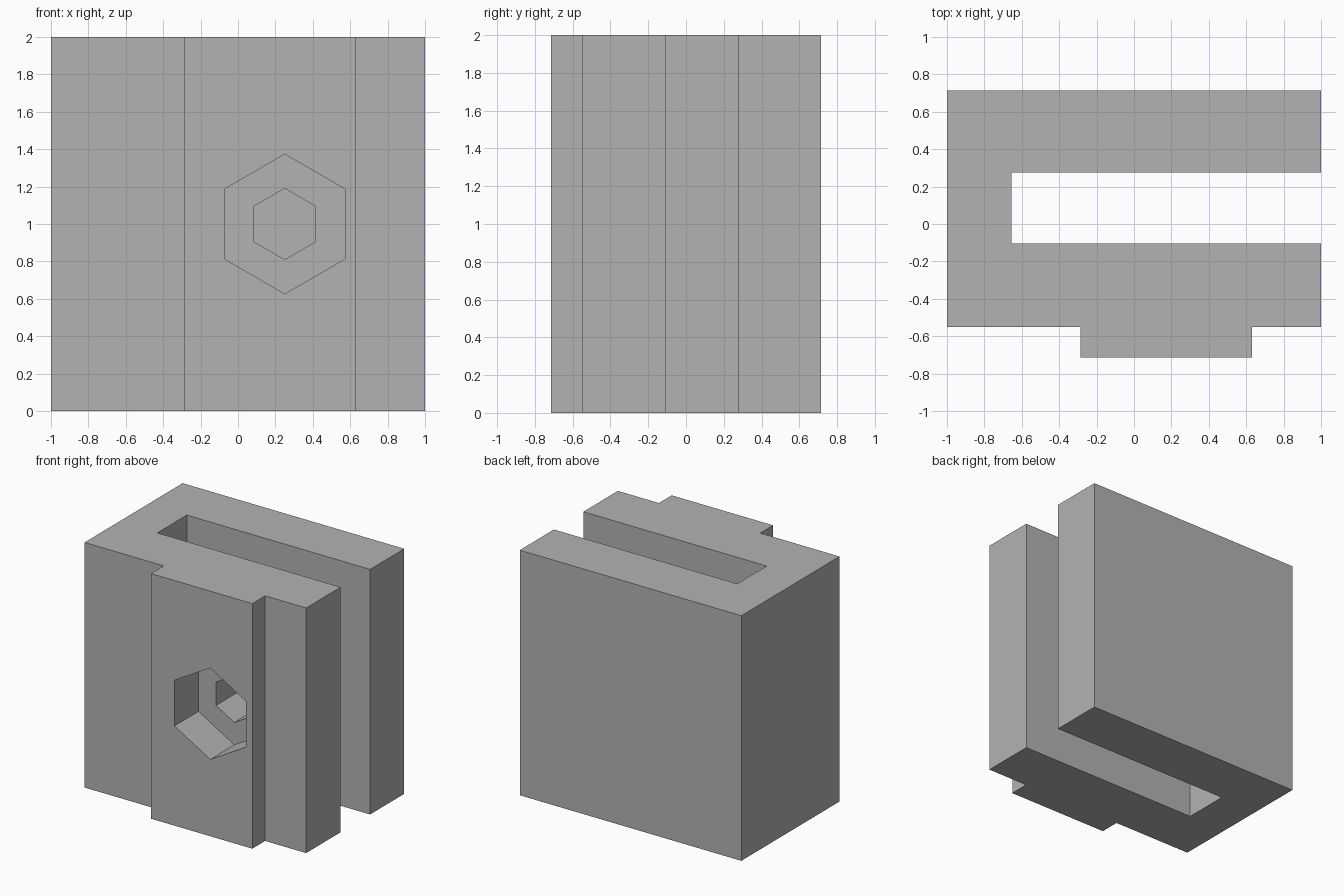
import bpy
import bmesh
from math import cos, sin, radians
from mathutils import Vector

cube = bpy.data.objects.get("Cube")
if cube:
    bpy.data.objects.remove(cube, do_unlink=True)

# Material
grey = bpy.data.materials.new("plain grey")
grey.use_nodes = True
colour = (0.45, 0.45, 0.45, 1)
grey.diffuse_color = colour
grey.node_tree.nodes["Principled BSDF"].inputs["Base Color"].default_value = colour


def prism(name, points, direction):
    """Extrude a closed outline along a direction."""
    bm = bmesh.new()
    face = bm.faces.new([bm.verts.new(p) for p in points])
    top = bmesh.ops.extrude_face_region(bm, geom=[face])["geom"]
    verts = [v for v in top if isinstance(v, bmesh.types.BMVert)]
    bmesh.ops.translate(bm, verts=verts, vec=Vector(direction))
    bmesh.ops.recalc_face_normals(bm, faces=bm.faces)
    mesh = bpy.data.meshes.new(name)
    bm.to_mesh(mesh)
    bm.free()
    mesh.materials.append(grey)
    obj = bpy.data.objects.new(name, mesh)
    bpy.context.collection.objects.link(obj)
    return obj


def hex_cutter(name, radius, y_start, y_end):
    """Hexagonal prism along y, with a corner pointing up."""
    angles = [radians(30 + 60 * i) for i in range(6)]
    points = [(0.25 + radius * cos(a), y_start, 1 + radius * sin(a)) for a in angles]
    return prism(name, points, (0, y_end - y_start, 0))


# Slotted block with a raised front rib
front, shoulder, slot_front, slot_back, back = -0.715, -0.55, -0.105, 0.275, 0.715
outline = [
    (-1, back), (-1, shoulder), (-0.285, shoulder), (-0.285, front),
    (0.63, front), (0.63, shoulder), (1, shoulder), (1, slot_front),
    (-0.655, slot_front), (-0.655, slot_back), (1, slot_back), (1, back),
]
body = prism("clamp_block", [(x, y, 0) for x, y in outline], (0, 0, 2))

# Stepped hexagonal hole: wide nut recess, narrow passage into the slot
cutters = [
    hex_cutter("nut_recess_cutter", 0.373, front - 0.1, front + 0.31),
    hex_cutter("bolt_hole_cutter", 0.19, front - 0.1, slot_front + 0.1),
]
for cutter in cutters:
    cut = body.modifiers.new(cutter.name, "BOOLEAN")
    cut.operation = "DIFFERENCE"
    cut.solver = "EXACT"
    cut.object = cutter

# Bake the cuts and drop the cutters
bpy.context.view_layer.objects.active = body
for modifier in list(body.modifiers):
    bpy.ops.object.modifier_apply(modifier=modifier.name)
for cutter in cutters:
    bpy.data.objects.remove(cutter, do_unlink=True)
